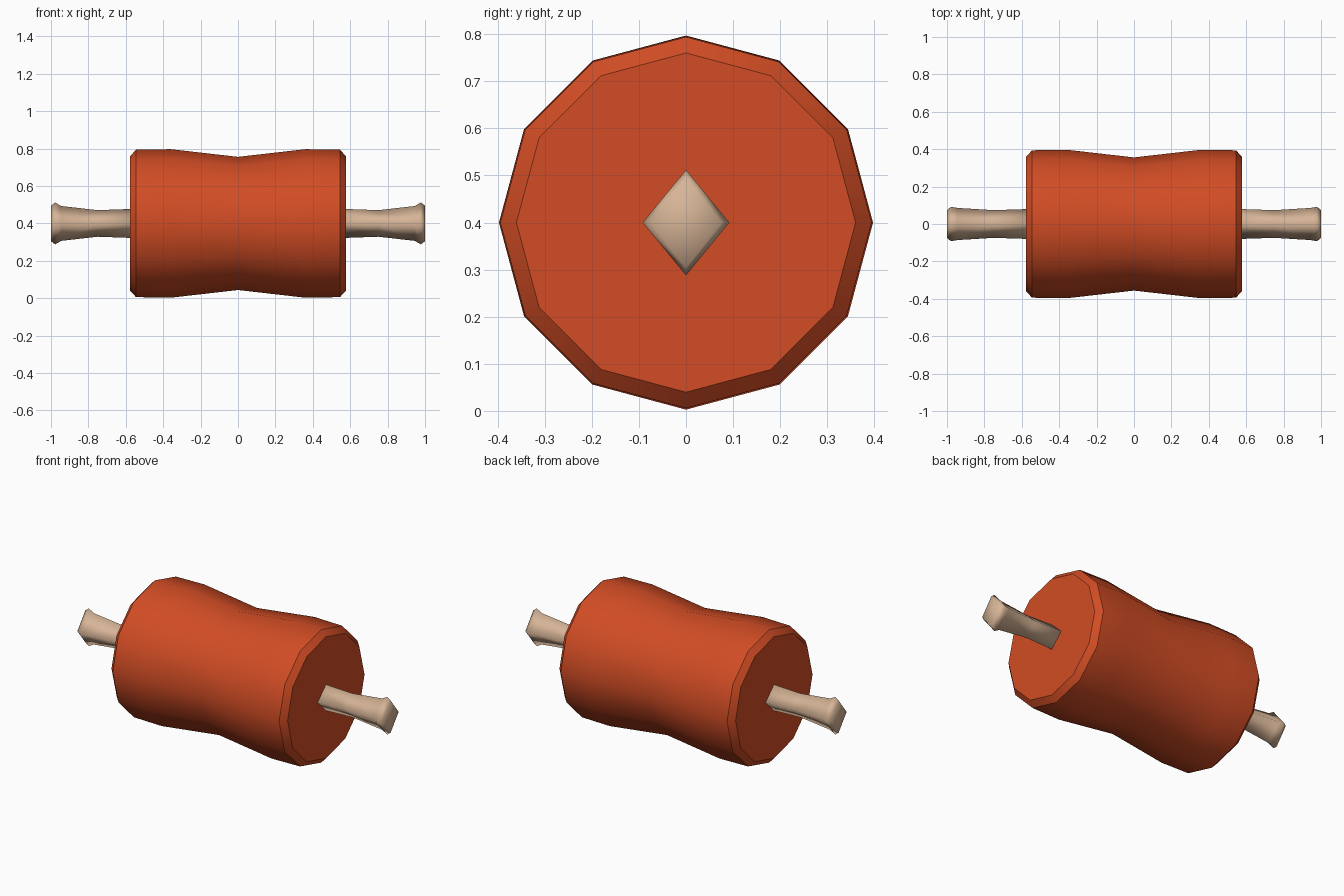
import bpy, math

if "Cube" in bpy.data.objects:
    bpy.data.objects.remove(bpy.data.objects["Cube"])

def material(name, color):
    m = bpy.data.materials.new(name)
    m.diffuse_color = (*color, 1)
    m.use_nodes = True
    m.node_tree.nodes["Principled BSDF"].inputs["Base Color"].default_value = m.diffuse_color
    return m

def loft(name, rings, sides, mat, angle):
    """Closed solid along x from (x, y radius, z radius) rings, centred at z = 0.4."""
    verts, faces = [], []
    for x, ry, rz in rings:
        for i in range(sides):
            a = 2 * math.pi * i / sides
            verts.append((x, ry * math.cos(a), 0.4 + rz * math.sin(a)))
    for k in range(len(rings) - 1):
        for i in range(sides):
            j = (i + 1) % sides
            a, b = k * sides, (k + 1) * sides
            faces.append((a + i, a + j, b + j, b + i))
    n = (len(rings) - 1) * sides
    faces.append(tuple(reversed(range(sides))))
    faces.append(tuple(range(n, n + sides)))
    me = bpy.data.meshes.new(name)
    me.from_pydata(verts, [], faces)
    me.materials.append(mat)
    ob = bpy.data.objects.new(name, me)
    bpy.context.collection.objects.link(ob)
    # outward normals, then smooth shading with sharp edges kept
    bpy.ops.object.select_all(action='DESELECT')
    ob.select_set(True)
    bpy.context.view_layer.objects.active = ob
    bpy.ops.object.mode_set(mode='EDIT')
    bpy.ops.mesh.select_all(action='SELECT')
    bpy.ops.mesh.normals_make_consistent(inside=False)
    bpy.ops.object.mode_set(mode='OBJECT')
    bpy.ops.object.shade_smooth_by_angle(angle=math.radians(angle))
    return ob

meat_red = material("roast red", (0.64, 0.073, 0.018))
bone_tan = material("bone tan", (0.68, 0.46, 0.31))

# meat: waisted twelve-sided roll with chamfered ends
half = [(0.36, 0.397), (0.545, 0.394), (0.577, 0.36)]
profile = [(-x, r) for x, r in reversed(half)] + [(0, 0.356)] + half
loft("meat", [(x, r, r) for x, r in profile], 12, meat_red, 35)

# bone ends: four-sided shafts flaring into knobs
shaft = [(0.5, 0.082, 0.08), (0.75, 0.074, 0.071), (0.945, 0.086, 0.093),
         (0.978, 0.092, 0.112), (1.0, 0.075, 0.095)]
for side, label in ((1, "right"), (-1, "left")):
    loft(label + "_bone", [(side * x, ry, rz) for x, ry, rz in shaft], 4, bone_tan, 100)
